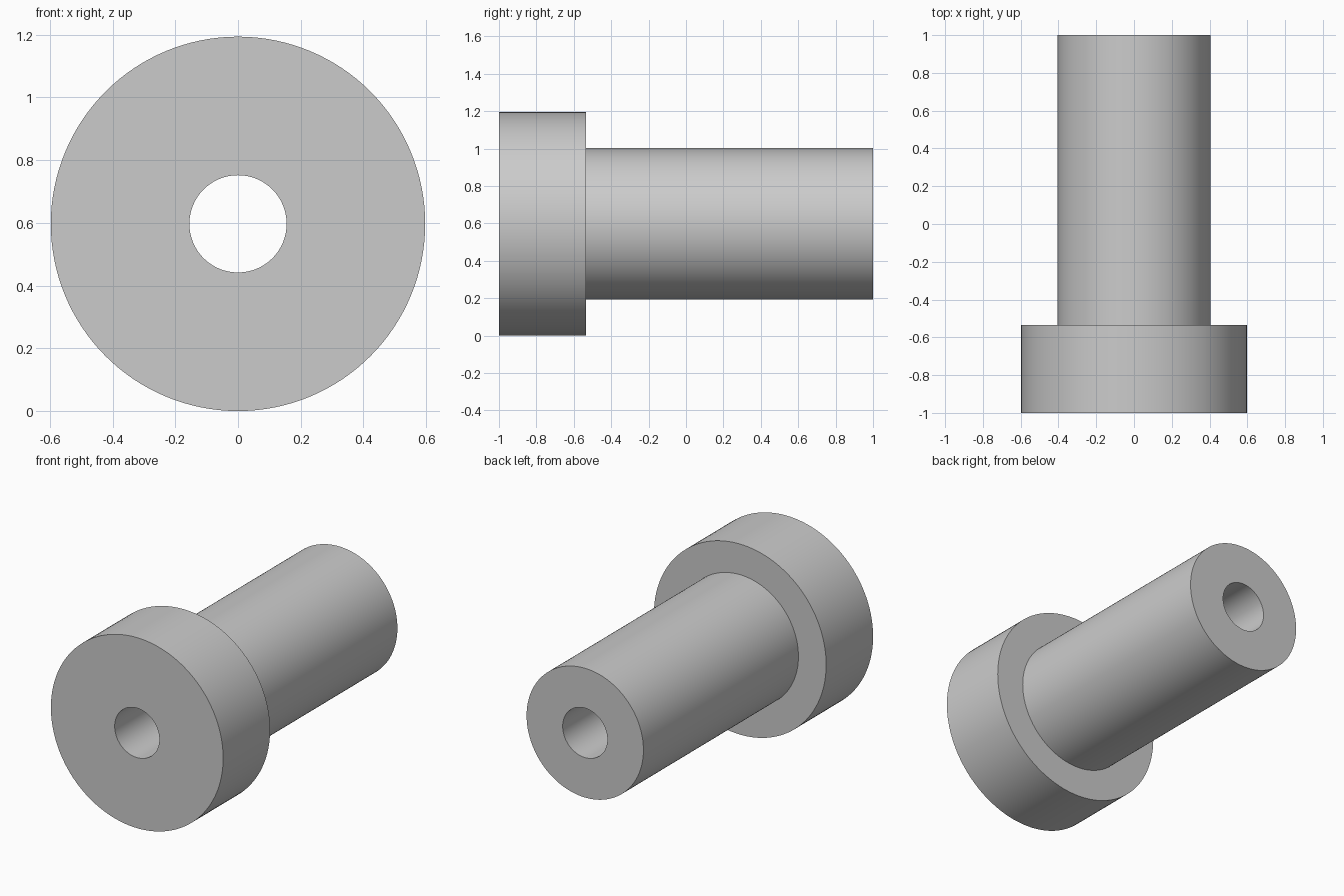
import bpy
import bmesh
import math
from mathutils import Matrix, Vector

cube = bpy.data.objects.get("Cube")
if cube:
    bpy.data.objects.remove(cube, do_unlink=True)

HEAD_R, SHANK_R, BORE_R = 0.597, 0.405, 0.155
FRONT, STEP, BACK = -1.0, -0.535, 1.0
SEGMENTS = 128

# Plain grey material
grey = bpy.data.materials.new("plain_grey")
grey.use_nodes = True
colour = (0.6, 0.6, 0.6, 1)
grey.diffuse_color = colour
grey.node_tree.nodes["Principled BSDF"].inputs["Base Color"].default_value = colour

# Flanged bushing: closed (radius, y) profile spun around the bore axis
profile = [(BORE_R, FRONT), (HEAD_R, FRONT), (HEAD_R, STEP),
           (SHANK_R, STEP), (SHANK_R, BACK), (BORE_R, BACK)]
bm = bmesh.new()
verts = [bm.verts.new((r, y, 0)) for r, y in profile]
edges = [bm.edges.new((v, verts[i - 1])) for i, v in enumerate(verts)]
bmesh.ops.spin(bm, geom=verts + edges, cent=(0, 0, 0), axis=(0, 1, 0),
               angle=math.tau, steps=SEGMENTS, use_merge=True)
bmesh.ops.remove_doubles(bm, verts=bm.verts, dist=0.0001)
bmesh.ops.recalc_face_normals(bm, faces=bm.faces)
bmesh.ops.transform(bm, matrix=Matrix.Translation(Vector((0, 0, HEAD_R))), verts=bm.verts)

mesh = bpy.data.meshes.new("flanged_bushing")
bm.to_mesh(mesh)
bm.free()
mesh.materials.append(grey)
bushing = bpy.data.objects.new("flanged_bushing", mesh)
bpy.context.collection.objects.link(bushing)

# Smooth walls, crisp rims
bpy.ops.object.select_all(action='DESELECT')
bushing.select_set(True)
bpy.context.view_layer.objects.active = bushing
bpy.ops.object.shade_smooth_by_angle(angle=math.radians(30))
